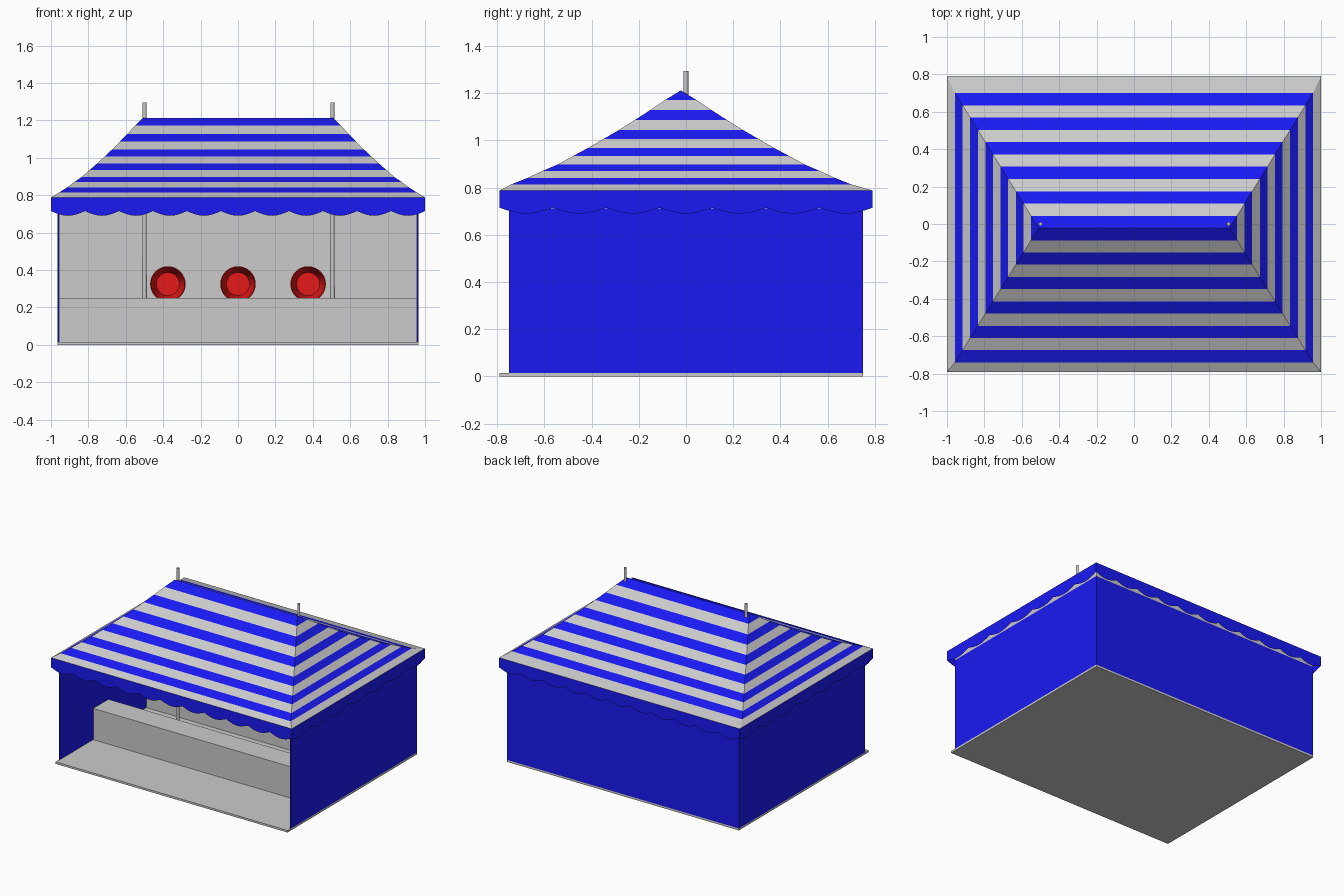
import bpy, bmesh, math
from mathutils import Vector, Matrix

if "Cube" in bpy.data.objects:
    bpy.data.objects.remove(bpy.data.objects["Cube"])


def material(name, rgb):
    m = bpy.data.materials.new(name)
    m.diffuse_color = (*rgb, 1)
    m.use_nodes = True
    m.node_tree.nodes["Principled BSDF"].inputs["Base Color"].default_value = m.diffuse_color
    return m


BLUE = material("blue_canvas", (0.01, 0.01, 0.9))
RED = material("red_paint", (0.8, 0.01, 0.01))


def finish(name, bm, mat=None):
    bmesh.ops.remove_doubles(bm, verts=bm.verts, dist=1e-5)
    me = bpy.data.meshes.new(name)
    bm.to_mesh(me)
    bm.free()
    if mat:
        me.materials.append(mat)
    ob = bpy.data.objects.new(name, me)
    bpy.context.collection.objects.link(ob)
    return ob


def box(name, x, y, z, mat=None):
    bm = bmesh.new()
    bmesh.ops.create_cube(bm, size=1)
    for v in bm.verts:
        v.co = Vector([(r[0] + r[1]) / 2 + c * (r[1] - r[0]) for c, r in zip(v.co, (x, y, z))])
    return finish(name, bm, mat)


# floor, counter and the board the buckets hang on
box("floor", (-0.965, 0.965), (-0.79, 0.75), (0, 0.015))
box("counter", (-0.958, 0.958), (-0.35, -0.17), (0.015, 0.25))
box("bucket_board", (-0.958, 0.958), (0.28, 0.29), (0.015, 0.79))

# canvas walls with a grey top rail, open at the front
WALL_TOP, EAVE = 0.712, 0.788
for part, z, mat in (("wall", (0.015, WALL_TOP), BLUE), ("top_rail", (WALL_TOP, EAVE), None)):
    box("left_" + part, (-0.965, -0.959), (-0.75, 0.75), z, mat)
    box("right_" + part, (0.959, 0.965), (-0.75, 0.75), z, mat)
    box("back_" + part, (-0.959, 0.959), (0.744, 0.75), z, mat)

# striped roof: rectangular rings shrinking to the ridge
HEIGHTS = [0.788, 0.814, 0.84, 0.87, 0.898, 0.934, 0.969, 1.007, 1.045, 1.086, 1.128, 1.172, 1.212]


def ring(i):
    z = HEIGHTS[i]
    if i == 0:
        hx, y0, y1 = 1.0, -0.79, 0.79
    else:
        k = (i - 1) / 11
        hx = 0.957 - 0.447 * k
        y0, y1 = -0.74 + 0.718 * k, 0.70 - 0.722 * k
    return [Vector(p) for p in ((-hx, y0, z), (hx, y0, z), (hx, y1, z), (-hx, y1, z))]


for start, name, mat in ((0, "roof_grey_stripes", None), (1, "roof_blue_stripes", BLUE)):
    bm = bmesh.new()
    for i in range(start, 12, 2):
        a, b = ring(i), ring(i + 1)
        for j in range(4):
            k = (j + 1) % 4
            pts = [a[j], a[k], b[k]]
            if (b[j] - b[k]).length > 1e-4:
                pts.append(b[j])
            bm.faces.new([bm.verts.new(p) for p in pts])
    finish(name, bm, mat)

# scalloped valance around the eave
bm = bmesh.new()
corners = ring(0)
STEPS = 8
for j, count in enumerate((11, 7, 11, 7)):
    p, q = corners[j], corners[(j + 1) % 4]
    n = count * STEPS
    row = []
    for s in range(n + 1):
        top = p.lerp(q, s / n)
        drop = 0.073 + 0.025 * math.sin(math.pi * (s % STEPS) / STEPS)
        row.append((bm.verts.new(top), bm.verts.new(top - Vector((0, 0, drop)))))
    for (t0, b0), (t1, b1) in zip(row, row[1:]):
        bm.faces.new((b0, b1, t1, t0))
finish("scalloped_valance", bm, BLUE)

# tent poles rising through the roof
for side, x in (("left", -0.5), ("right", 0.505)):
    bm = bmesh.new()
    bmesh.ops.create_cone(bm, cap_ends=True, segments=12, radius1=0.013, radius2=0.01,
                          depth=1.295, matrix=Matrix.Translation((x, 0, 0.6475)))
    finish(side + "_pole", bm)

# three open buckets facing the front
for side, x in (("left", -0.375), ("middle", 0), ("right", 0.375)):
    bm = bmesh.new()
    rings = []
    for r, y in ((0.095, 0.13), (0.065, 0.275)):
        rings.append([bm.verts.new((x + r * math.cos(a), y, 0.325 + r * math.sin(a)))
                      for a in (2 * math.pi * k / 32 for k in range(32))])
    mouth, base = rings
    for k in range(32):
        m = (k + 1) % 32
        bm.faces.new((mouth[k], mouth[m], base[m], base[k]))
    bm.faces.new(base)
    bmesh.ops.recalc_face_normals(bm, faces=bm.faces)
    ob = finish(side + "_bucket", bm, RED)
    ob.modifiers.new("thickness", 'SOLIDIFY').thickness = 0.005
